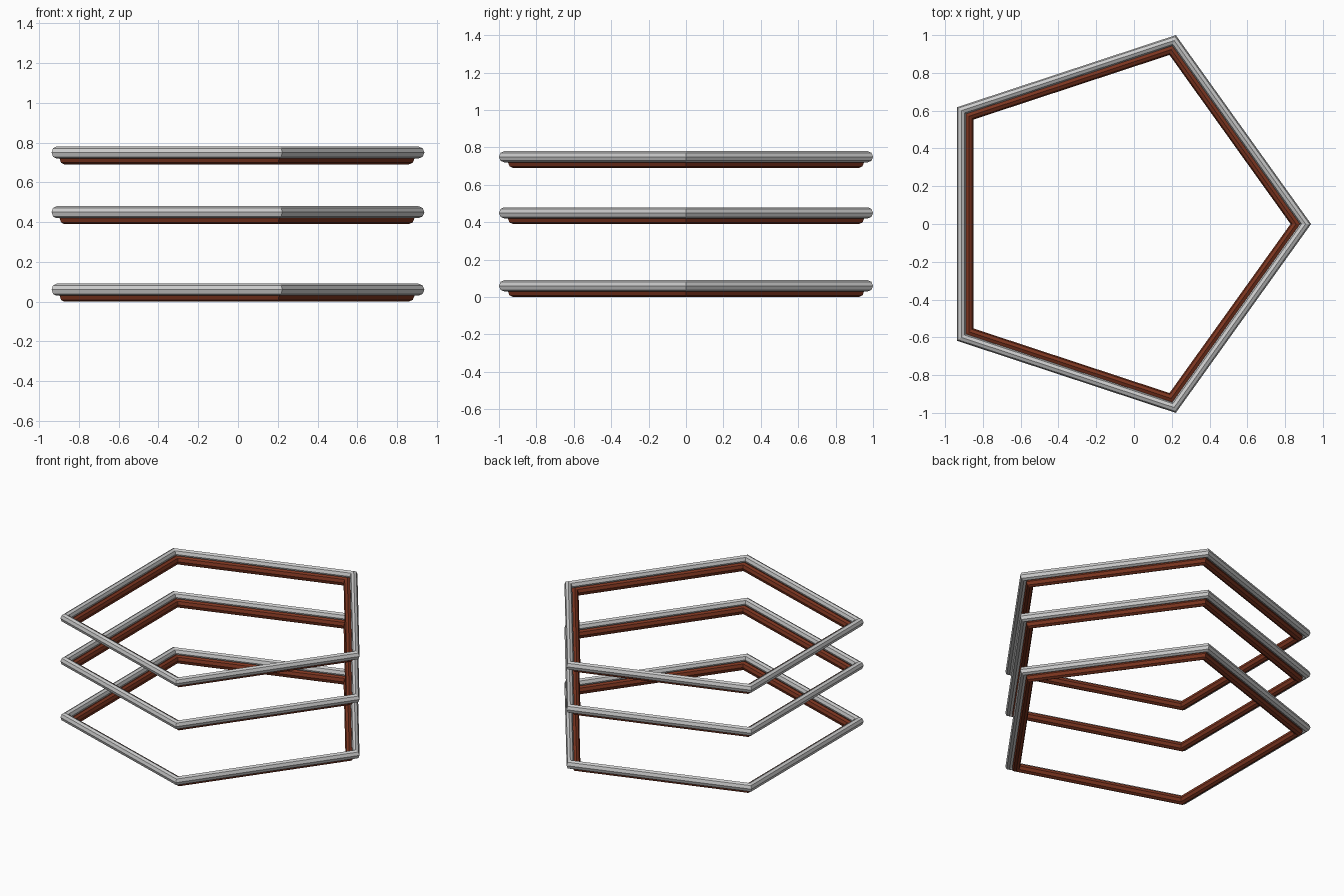
import bpy, math

if "Cube" in bpy.data.objects:
    bpy.data.objects.remove(bpy.data.objects["Cube"])

# brown material for the inner rings
brown = bpy.data.materials.new("brown")
brown.diffuse_color = (0.2, 0.035, 0.014, 1)
brown.use_nodes = True
brown.node_tree.nodes["Principled BSDF"].inputs["Base Color"].default_value = brown.diffuse_color


def ring(name, major, z, material=None):
    # five-sided ring with a low-poly round section
    bpy.ops.mesh.primitive_torus_add(major_segments=5, minor_segments=8,
                                     major_radius=major, minor_radius=0.03,
                                     location=(-0.099, 0, z))
    ob = bpy.context.object
    ob.name = name
    ob.scale = (0.986, 1, 1)
    bpy.ops.object.shade_flat()
    if material:
        ob.data.materials.append(material)
    return ob


# three tiers, each a grey outer ring with a brown ring tucked below and inside
for tier, z in zip(("lower", "middle", "upper"), (0.06, 0.45, 0.75)):
    ring(tier + "_outer_ring", 1.0215, z)
    ring(tier + "_inner_ring", 0.971, z - 0.03, brown)
